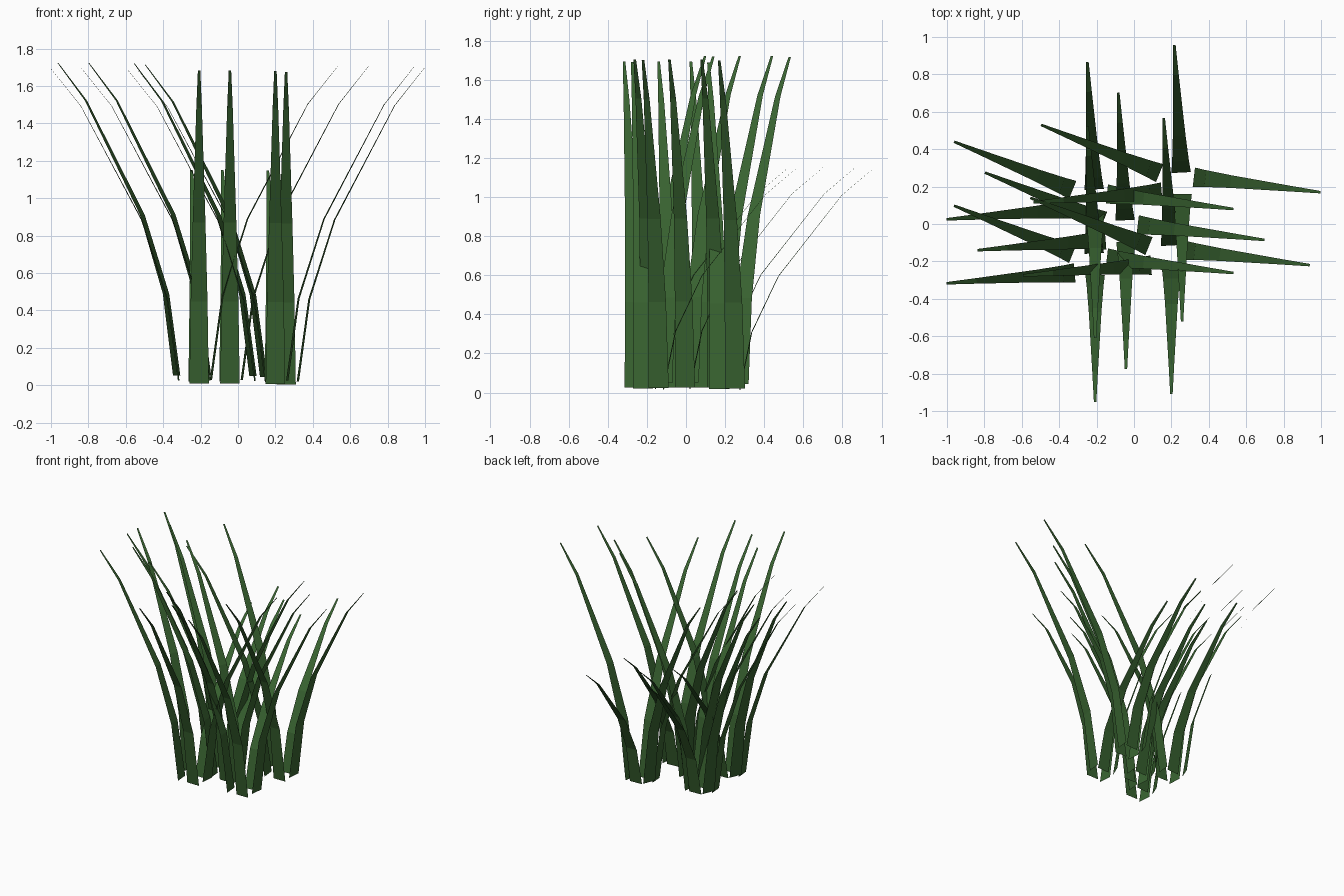
import bpy
from mathutils import Vector

if "Cube" in bpy.data.objects:
    bpy.data.objects.remove(bpy.data.objects["Cube"])

green = bpy.data.materials.new("grass_green")
green.diffuse_color = (0.04, 0.125, 0.03, 1)
green.use_nodes = True
green.node_tree.nodes["Principled BSDF"].inputs["Base Color"].default_value = green.diffuse_color

# Blade bend: fraction of reach, fraction of height, full width
BEND = [(0.0, 0.0, 0.104), (0.09, 0.262, 0.09), (0.29, 0.515, 0.068),
        (0.765, 0.88, 0.03), (1.0, 1.0, 0.013)]

# One tuft: name, base xy, tip xy, base z, tip z
BLADES = [
    ("left_back_blade", (0.137, 0.272), (-0.497, 0.530), 0.045, 1.715),
    ("left_blade", (0.148, 0.170), (-0.537, 0.115), 0.018, 1.687),
    ("right_blade", (0.320, 0.250), (0.997, 0.170), 0.020, 1.697),
    ("back_blade", (0.252, 0.275), (0.216, 0.957), 0.012, 1.145),
    ("front_blade", (0.257, 0.160), (0.257, -0.520), 0.003, 1.675),
]

# Tuft positions, each a shifted copy
TUFTS = [(0, 0, 0), (-0.465, -0.09, 0.007), (-0.465, -0.432, 0.007),
         (-0.30, -0.255, 0.007), (-0.057, -0.39, 0.004)]


def blade_mesh(name, base, tip, z0, z1):
    """Flat tapering strip that arches from base to tip."""
    a, b = Vector((*base, 0)), Vector((*tip, 0))
    d = (b - a).normalized()
    side = Vector((-d.y, d.x, 0))
    verts, faces = [], []
    for reach, height, width in BEND:
        c = a.lerp(b, reach)
        c.z = z0 + (z1 - z0) * height
        verts += [c + side * width / 2, c - side * width / 2]
    for i in range(len(BEND) - 1):
        k = 2 * i
        faces.append((k, k + 1, k + 3, k + 2))
    me = bpy.data.meshes.new(name)
    me.from_pydata(verts, [], faces)
    me.materials.append(green)
    return me


for spec in BLADES:
    mesh = blade_mesh(*spec)
    for n, pos in enumerate(TUFTS):
        ob = bpy.data.objects.new(f"{spec[0]}_{n + 1}", mesh)
        ob.location = pos
        bpy.context.collection.objects.link(ob)
